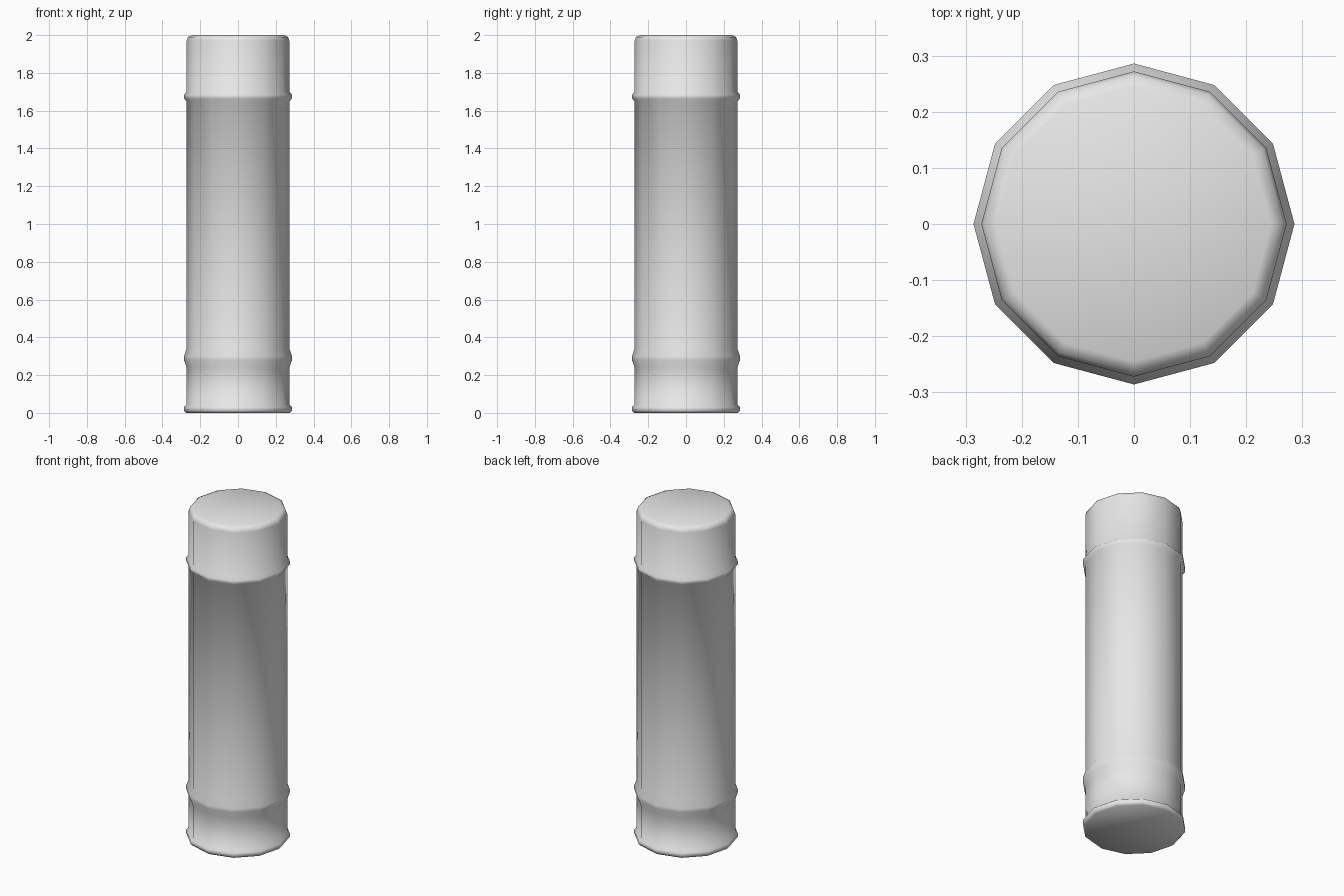
import bpy, bmesh, math

if "Cube" in bpy.data.objects:
    bpy.data.objects.remove(bpy.data.objects["Cube"])

SIDES = 12
# (radius, height) from the foot to the top
PROFILE = [(0.275, 0.0), (0.286, 0.012), (0.286, 0.032), (0.272, 0.042),   # foot lip
           (0.272, 0.24), (0.286, 0.28), (0.286, 0.30), (0.272, 0.34),     # lower band
           (0.272, 1.65), (0.286, 1.665), (0.286, 1.685), (0.272, 1.70),   # upper band
           (0.272, 1.97), (0.265, 1.99), (0.245, 2.0)]                     # rounded top

grey = bpy.data.materials.new("light_grey")
grey.diffuse_color = (0.8, 0.8, 0.8, 1)
grey.use_nodes = True
grey.node_tree.nodes["Principled BSDF"].inputs["Base Color"].default_value = grey.diffuse_color

# Column turned from the profile, closed at both ends
bm = bmesh.new()
rings = [[bm.verts.new((r * math.cos(math.tau * i / SIDES),
                        r * math.sin(math.tau * i / SIDES), z))
          for i in range(SIDES)] for r, z in PROFILE]
for lo, hi in zip(rings, rings[1:]):
    for i in range(SIDES):
        j = (i + 1) % SIDES
        bm.faces.new((lo[i], lo[j], hi[j], hi[i]))
bm.faces.new(rings[0][::-1])
bm.faces.new(rings[-1])
for f in bm.faces:
    f.smooth = True

mesh = bpy.data.meshes.new("banded_column")
bm.to_mesh(mesh)
bm.free()
mesh.materials.append(grey)
obj = bpy.data.objects.new("banded_column", mesh)
bpy.context.collection.objects.link(obj)
